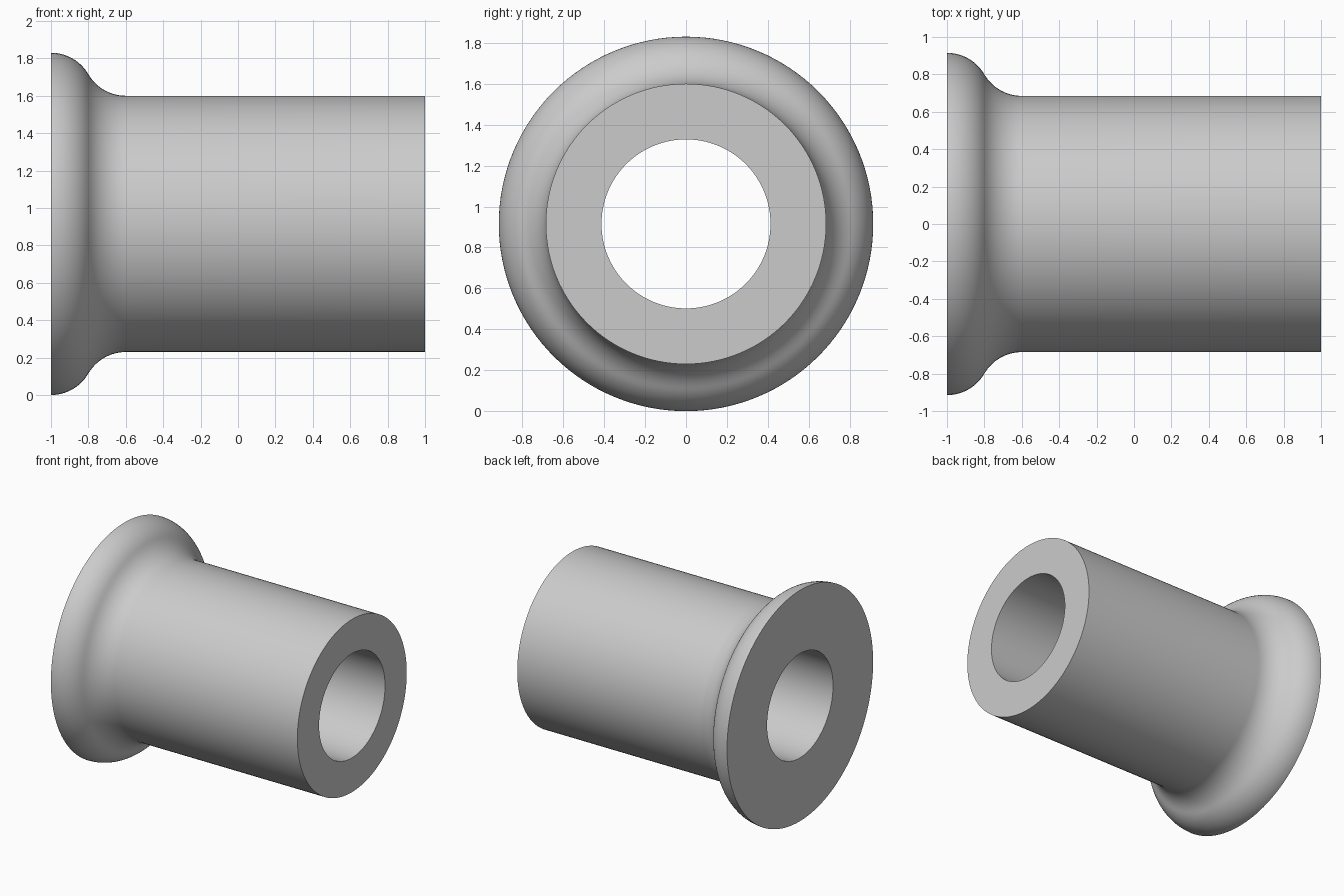
import bpy
import bmesh
import math
from mathutils import Matrix, Vector

cube = bpy.data.objects.get("Cube")
if cube:
    bpy.data.objects.remove(cube, do_unlink=True)

SEGMENTS = 128
FLANGE_R, TUBE_R, BORE_R = 0.915, 0.685, 0.413
ARC_R = 0.231            # radius of both halves of the ogee
ARC_SPAN = math.radians(60)
ARC_STEPS = 14

# Plain grey material
grey = bpy.data.materials.new("plain grey")
grey.use_nodes = True
colour = (0.6, 0.6, 0.6, 1)
grey.diffuse_color = colour
grey.node_tree.nodes["Principled BSDF"].inputs["Base Color"].default_value = colour

# Half section as (x, radius): bore, rounded flange, hollow fillet, tube
angles = [ARC_SPAN * i / ARC_STEPS for i in range(ARC_STEPS + 1)]
round_edge = [(-1 + ARC_R * math.sin(a), FLANGE_R - ARC_R * (1 - math.cos(a)))
              for a in angles]
fillet = [(-0.6 - ARC_R * math.sin(a), TUBE_R + ARC_R * (1 - math.cos(a)))
          for a in reversed(angles)]
profile = [(-1, BORE_R)] + round_edge + fillet[1:] + [(1, TUBE_R), (1, BORE_R)]

# Revolve the closed section around the x axis
bm = bmesh.new()
verts = [bm.verts.new((x, 0, r)) for x, r in profile]
edges = [bm.edges.new((verts[i], verts[(i + 1) % len(verts)]))
         for i in range(len(verts))]
bmesh.ops.spin(bm, geom=verts + edges, cent=(0, 0, 0), axis=(1, 0, 0),
               angle=math.tau, steps=SEGMENTS, use_merge=True)
bmesh.ops.remove_doubles(bm, verts=bm.verts, dist=0.0001)
bmesh.ops.recalc_face_normals(bm, faces=bm.faces)
bmesh.ops.transform(bm, matrix=Matrix.Translation(Vector((0, 0, FLANGE_R))),
                    verts=bm.verts)

mesh = bpy.data.meshes.new("flanged_bushing")
bm.to_mesh(mesh)
bm.free()
mesh.materials.append(grey)
bushing = bpy.data.objects.new("flanged_bushing", mesh)
bpy.context.collection.objects.link(bushing)

# Smooth curved walls, crisp rims
bpy.ops.object.select_all(action="DESELECT")
bushing.select_set(True)
bpy.context.view_layer.objects.active = bushing
bpy.ops.object.shade_smooth_by_angle(angle=math.radians(30))
